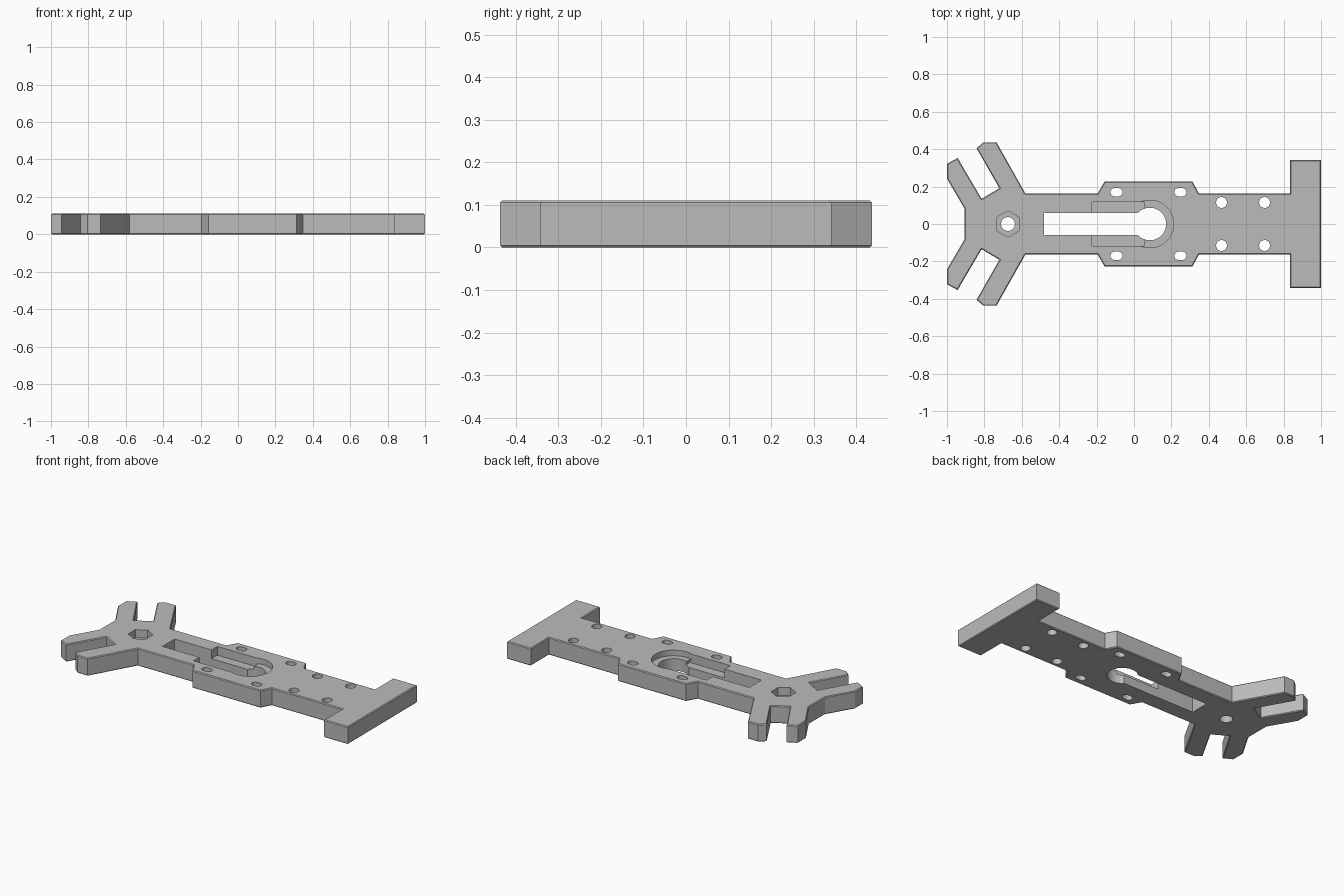
import bpy, bmesh, math
from mathutils import Matrix, Vector

if "Cube" in bpy.data.objects:
    bpy.data.objects.remove(bpy.data.objects["Cube"], do_unlink=True)

THICK = 0.11
MID = THICK / 2


def prism(name, pts, z0, z1, chamfer=0.0, matrix=None):
    """Extrude a flat profile between two heights."""
    bm = bmesh.new()
    base = bm.faces.new([bm.verts.new((x, y, z0)) for x, y in pts])
    side = bmesh.ops.extrude_face_region(bm, geom=[base])
    top = [v for v in side["geom"] if isinstance(v, bmesh.types.BMVert)]
    bmesh.ops.translate(bm, verts=top, vec=(0, 0, z1 - z0))
    bmesh.ops.recalc_face_normals(bm, faces=bm.faces)
    if chamfer:
        rims = [e for e in bm.edges if abs(e.verts[0].co.z - e.verts[1].co.z) < 1e-5]
        bmesh.ops.bevel(bm, geom=rims, offset=chamfer, segments=1,
                        affect='EDGES', profile=0.5)
    if matrix:
        bm.transform(matrix)
    bmesh.ops.recalc_face_normals(bm, faces=bm.faces)
    mesh = bpy.data.meshes.new(name)
    bm.to_mesh(mesh)
    bm.free()
    obj = bpy.data.objects.new(name, mesh)
    bpy.context.collection.objects.link(obj)
    return obj


def ring(cx, cy, r, n=32, stretch=0.0):
    """Circle profile, optionally stretched along x into a rounded slot."""
    pts = []
    for i in range(n):
        a = (i + 0.5) * math.tau / n
        c = math.cos(a)
        pts.append((cx + r * c + math.copysign(stretch, c), cy + r * math.sin(a)))
    return pts


def rect(x0, x1, half):
    return [(x0, -half), (x1, -half), (x1, half), (x0, half)]


def along(origin, axis):
    """Matrix that points local z along an axis."""
    return Matrix.Translation(origin) @ Vector(axis).to_track_quat('Z', 'Y').to_matrix().to_4x4()


# Plate outline: half profile mirrored across the long axis
half = [(-0.905, 0.08), (-1.0, 0.243), (-1.0, 0.322), (-0.943, 0.353),
        (-0.815, 0.135), (-0.72, 0.191), (-0.842, 0.405), (-0.805, 0.437),
        (-0.735, 0.437), (-0.58, 0.162), (-0.195, 0.162), (-0.158, 0.226),
        (0.313, 0.226), (0.348, 0.162), (0.834, 0.162), (0.834, 0.342), (1.0, 0.342)]
outline = half + [(x, -y) for x, y in reversed(half)]
plate = prism("mounting_plate", outline, 0, THICK, chamfer=0.005)

cutters = []


def cut(pts, z0=-0.1, z1=0.3, matrix=None):
    cutters.append(prism("cutter", pts, z0, z1, matrix=matrix))


# Keyhole slot with stepped recesses
cut(rect(-0.48, 0.05, 0.06))
cut(ring(0.085, 0, 0.087, 48))
cut(rect(-0.225, 0.055, 0.118), z0=0.055)
cut(ring(0.085, 0, 0.127, 48), z0=0.075)

# Nut pocket and bolt hole
cut([(-0.674 + 0.07 * math.sin(i * math.pi / 3), 0.07 * math.cos(i * math.pi / 3))
     for i in range(6)], z0=0.06)
cut(ring(-0.674, 0, 0.037))

# Cross hole through both side rails
cut(ring(0, 0, 0.022), -0.3, 0.3, along((-0.317, 0, MID), (0, 1, 0)))

for s in (1, -1):
    # Vertical screw holes
    for x in (-0.094, 0.248):
        cut(ring(x, 0.17 * s, 0.022, stretch=0.01))
    for x in (0.468, 0.698):
        cut(ring(x, 0.115 * s, 0.029))
    # Lengthwise holes in the end bar
    cut(ring(0, 0, 0.029), -0.1, 0.4, along((0.75, 0.248 * s, MID), (1, 0, 0)))
    # Cross holes through the fork arms
    cut(ring(0, 0, 0.021), -0.5, 0.1,
        along((-0.708, 0.39 * s, MID), (0.87, 0.49 * s, 0)))
    # Grooves on the facing sides of the fork arms
    turn = Matrix.Rotation(math.atan2(0.87 * s, -0.49), 4, 'Z')
    place = Matrix.Translation((-0.768, 0.163 * s, MID)) @ turn
    cut(rect(-0.004, 0.4, 0.1), -0.023, 0.023, place)

# Carve the plate and discard the cutters
for c in cutters:
    mod = plate.modifiers.new("cut", 'BOOLEAN')
    mod.operation = 'DIFFERENCE'
    mod.solver = 'EXACT'
    mod.object = c
bpy.context.view_layer.update()
graph = bpy.context.evaluated_depsgraph_get()
carved = bpy.data.meshes.new_from_object(plate.evaluated_get(graph))
plate.modifiers.clear()
plate.data = carved
for c in cutters:
    bpy.data.objects.remove(c, do_unlink=True)

# Single grey material
mat = bpy.data.materials.new("plain_grey")
mat.use_nodes = True
colour = (0.5, 0.5, 0.5, 1)
mat.diffuse_color = colour
mat.node_tree.nodes["Principled BSDF"].inputs["Base Color"].default_value = colour
plate.data.materials.clear()
plate.data.materials.append(mat)

bpy.ops.object.select_all(action='DESELECT')
plate.select_set(True)
bpy.context.view_layer.objects.active = plate
bpy.ops.object.shade_smooth_by_angle(angle=math.radians(30))
